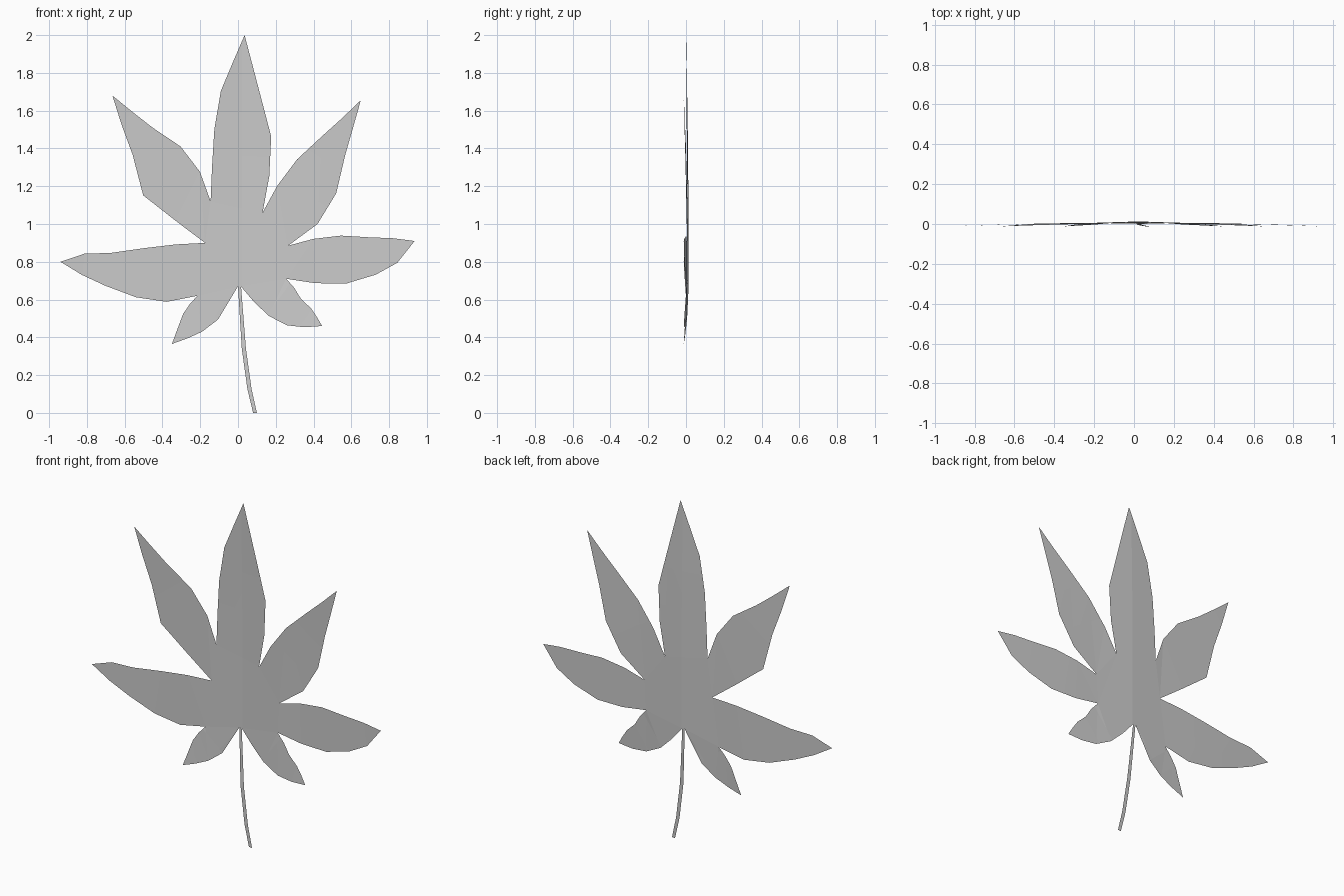
import bpy, bmesh
from mathutils import Vector

if "Cube" in bpy.data.objects:
    bpy.data.objects.remove(bpy.data.objects["Cube"])

# Notches between lobes (x, z), clockwise from the left of the stem to its right
NOTCHES = [(0, .67), (-.215, .62), (-.175, .9), (-.145, 1.12),
           (.13, 1.06), (.265, .885), (.255, .71), (.015, .67)]

# Each lobe: tip (x, z), then the outward bulge of its first and second edge
# measured from the straight notch-to-tip line at the fractions in STEPS
STEPS = (.2, .42, .65, .83)
LOBES = [
    ((-.35, .365), (.014, .063, .056, .031), (.015, .022, .012, .003)),   # lower left
    ((-.94, .80), (.07, .086, .066, .04), (.012, .014, .012, .026)),      # middle left
    ((-.665, 1.68), (.07, .143, .076, .041), (.065, .081, .04, .018)),    # upper left
    ((.035, 2.0), (.029, .057, .064, .032), (.055, .086, .052, .018)),    # top
    ((.65, 1.655), (.035, .048, .029, .012), (.088, .104, .057, .028)),   # upper right
    ((.935, .91), (.031, .043, .028, .019), (.066, .114, .113, .085)),    # middle right
    ((.445, .46), (.005, -.002, .01, .007), (.042, .076, .078, .047)),    # lower right
]
RIB_X = .02
RIB_CUT = ((RIB_X, 0, 0), (1, 0, 0))


def point(p):
    return Vector((p[0], 0, p[1]))


def edge_points(base, tip, bulges, side):
    """Points along one lobe edge, pushed out from the straight line."""
    d = (tip - base).normalized()
    out = Vector((-d.z, 0, d.x)) * side
    return [base.lerp(tip, t) + out * w for t, w in zip(STEPS, bulges)]


def rib_height(x):
    """Shallow ridge along the vertical midrib."""
    return .013 - .035 * min(abs(x - RIB_X), .22)


def flat_patch(points, cuts):
    """Flat polygon in the xz plane, cut along lines so that it can bend."""
    bm = bmesh.new()
    face = bm.faces.new([bm.verts.new(p) for p in points])
    bmesh.ops.triangulate(bm, faces=[face])
    for co, no in cuts:
        bmesh.ops.bisect_plane(bm, geom=bm.verts[:] + bm.edges[:] + bm.faces[:],
                               dist=1e-5, plane_co=co, plane_no=no)
    return bm


def append(target, part):
    mesh = bpy.data.meshes.new("patch")
    part.to_mesh(mesh)
    part.free()
    target.from_mesh(mesh)
    bpy.data.meshes.remove(mesh)


def finish(bm, name):
    bmesh.ops.remove_doubles(bm, verts=bm.verts, dist=1e-4)
    bmesh.ops.recalc_face_normals(bm, faces=bm.faces)
    mesh = bpy.data.meshes.new(name)
    bm.to_mesh(mesh)
    bm.free()
    obj = bpy.data.objects.new(name, mesh)
    bpy.context.collection.objects.link(obj)


leaf = bmesh.new()

# Lobes, drooping slightly towards their tips
for (tip, first, second), a, b in zip(LOBES, NOTCHES, NOTCHES[1:]):
    tip, a, b = point(tip), point(a), point(b)
    outline = [a, *edge_points(a, tip, first, 1), tip,
               *reversed(edge_points(b, tip, second, -1)), b]
    base = (a + b) / 2
    axis = tip - base
    cuts = [(base + axis * t, axis.normalized()) for t in (.3, .55, .75)]
    part = flat_patch(outline, cuts + [RIB_CUT])
    chord = (b - a).normalized()
    droop = rib_height(tip.x) + (0 if abs(tip.x) < .1 else .012)
    for v in part.verts:
        rel = v.co - a
        on_base = (rel - chord * rel.dot(chord)).length < 1e-3
        t = 0 if on_base else max(0, (v.co - base).dot(axis) / axis.length_squared)
        v.co.y = rib_height(v.co.x) - droop * t ** 1.5
    append(leaf, part)

# Central palm joining the lobes
palm = flat_patch([point(n) for n in NOTCHES], [RIB_CUT])
for v in palm.verts:
    v.co.y = rib_height(v.co.x)
append(leaf, palm)
finish(leaf, "leaf_blade")

# Stem ribbon: left x, right x, y, z
stem = bmesh.new()
rows = [[stem.verts.new((x, y, z)) for x in (l, r)] for l, r, y, z in
        [(0, .016, .012, .67), (.02, .042, -.005, .34),
         (.05, .072, -.011, .125), (.08, .1, -.013, 0)]]
for p, q in zip(rows, rows[1:]):
    stem.faces.new((p[0], p[1], q[1], q[0]))
finish(stem, "leaf_stem")
